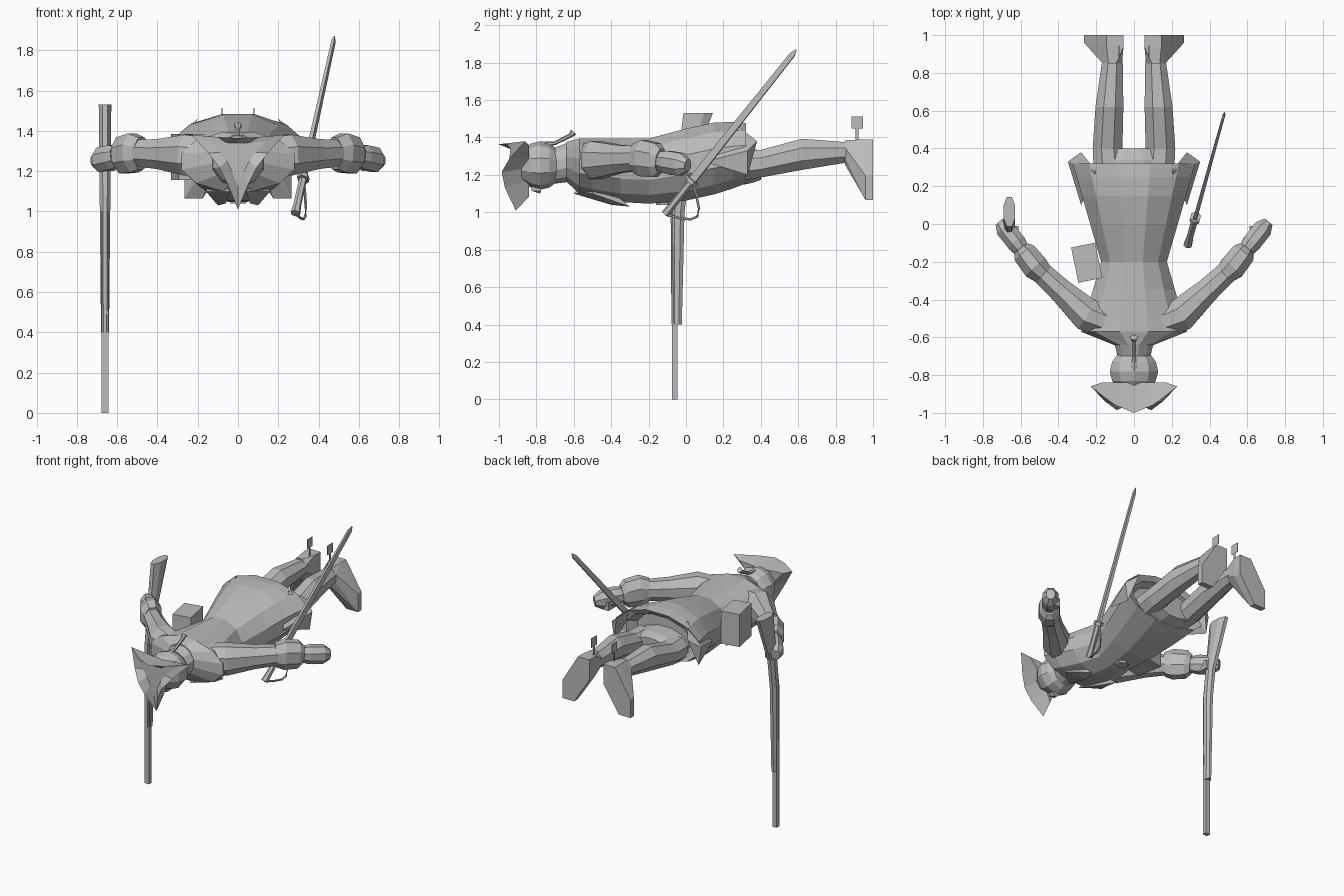
import bpy, bmesh
from math import cos, sin, pi
from mathutils import Vector, Matrix

default_cube = bpy.data.objects.get("Cube")
if default_cube:
    bpy.data.objects.remove(default_cube, do_unlink=True)

grey = bpy.data.materials.new("plain grey")
grey.use_nodes = True
grey.diffuse_color = (.5, .5, .5, 1)
shader = grey.node_tree.nodes["Principled BSDF"]
shader.inputs["Base Color"].default_value = grey.diffuse_color


def finish(name, mesh_builder):
    bmesh.ops.recalc_face_normals(mesh_builder, faces=mesh_builder.faces)
    mesh = bpy.data.meshes.new(name)
    mesh_builder.to_mesh(mesh)
    mesh_builder.free()
    mesh.materials.append(grey)
    bpy.context.collection.objects.link(bpy.data.objects.new(name, mesh))


def loft(name, rings):
    """Skin a closed solid over rings with equal point counts."""
    builder = bmesh.new()
    loops = [[builder.verts.new(point) for point in ring] for ring in rings]
    for lower, upper in zip(loops, loops[1:]):
        for index in range(len(lower)):
            before = index - 1
            builder.faces.new((lower[before], lower[index], upper[index], upper[before]))
    builder.faces.new(loops[0])
    builder.faces.new(loops[-1])
    finish(name, builder)


def hull(name, points):
    """Wrap points in a convex solid."""
    builder = bmesh.new()
    for point in points:
        builder.verts.new(point)
    bmesh.ops.convex_hull(builder, input=builder.verts)
    finish(name, builder)


def corners(centre, size, turn=0):
    middle, half = Vector(centre), Vector(size) / 2
    rotation = Matrix.Rotation(turn, 3, "Z")
    signs = (-1, 1)
    return [middle + rotation @ Vector((half.x * a, half.y * b, half.z * c))
            for a in signs for b in signs for c in signs]


def ellipse(centre, across, upward, sides):
    """Ring around a centre, spanned by two radius vectors."""
    angles = [2 * pi * (step + .5) / sides for step in range(sides)]
    return [Vector(centre) + across * cos(angle) + upward * sin(angle) for angle in angles]


def cross_section(centre, half_width, half_height, sides=12):
    return ellipse(centre, Vector((half_width, 0, 0)), Vector((0, 0, half_height)), sides)


def tube(name, path, widths, depth=1, sides=8):
    """Sweep an oval along a path; depth is height relative to width."""
    path = [Vector(point) for point in path]
    rings = []
    for index, (point, width) in enumerate(zip(path, widths)):
        following = path[min(index + 1, len(path) - 1)]
        direction = (following - path[max(index - 1, 0)]).normalized()
        across = direction.cross(Vector((0, 0, 1))).normalized()
        upward = across.cross(direction)
        rings.append(ellipse(point, across * width, upward * width * depth, sides))
    loft(name, rings)


def mirror(points, side):
    return [Vector((point[0] * side, point[1], point[2])) for point in points]


# Coat: narrow waist, widening straight to shoulders and hem, humped over the seat
def coat_ring(y, inset=1):
    half_width = .18 + .3 * abs(y + .2)
    low = 1.04 + .4 * (y + .2) ** 2
    hump = max(0, 1 - ((y - .22) / .35) ** 2)
    high = 1.4 + .09 * hump
    return cross_section((0, y, (low + high) / 2), half_width * inset, (high - low) / 2 * inset)


hem = .32
coat_rings = [coat_ring(y) for y in (-.57, -.5, -.35, -.2, 0, .15, .25, hem)]
collar_end = cross_section((0, -.64, 1.27), .11, .11)
recess = [coat_ring(hem - depth, inset) for depth, inset in ((.02, .8), (.08, .7))]
loft("coat", [collar_end] + coat_rings + recess)
loft("breeches_seat", [cross_section((0, .15, 1.24), .2, .12),
                       cross_section((0, .34, 1.25), .2, .1),
                       cross_section((0, .4, 1.25), .15, .08)])

# Collar and head
loft("collar", [cross_section((0, -.62, 1.27), .11, .11),
                cross_section((0, -.7, 1.25), .09, .1)])
head_centre = Vector((0, -.78, 1.25))
head_rings = []
for step in range(-2, 3):
    swell = cos(step * pi / 7)
    centre = head_centre - Vector((0, step * .05, 0))
    head_rings.append(cross_section(centre, .135 * swell, .13 * swell, 10))
loft("head", head_rings)
hull("nose", corners((0, -.8, 1.13), (.04, .05, .03)) + [Vector((0, -.78, 1.1))])
tube("hair_queue", [(0, -.78, 1.36), (0, -.7, 1.37), (0, -.62, 1.41), (0, -.6, 1.43)],
     (.02, .01, .012, .02), sides=6)

# Three-cornered hat: headband, brim arching up between corners, sunken crown
hat_centre = Vector((0, -.85, 1.3))
hat_corners = [Vector((.23, -.86, 1.38)), Vector((-.23, -.86, 1.38)), Vector((0, -.91, 1.01))]
brim = []
for index, corner in enumerate(hat_corners):
    rise = .14 if index == 1 else .1
    for step in range(4):
        arch = sin(pi * step / 4)
        point = hat_corners[index - 1].lerp(corner, step / 4)
        lifted = point.lerp(hat_centre, .2 * arch)
        lifted.y = point.y - rise * arch
        brim.append(lifted)


def hat_ring(y, scale):
    ring = [hat_centre.lerp(point, scale) for point in brim]
    for point in ring:
        point.y = y
    return ring


loft("hat", [hat_ring(-.84, .75), brim, hat_ring(-.94, .6)])

for word, side in (("left", 1), ("right", -1)):
    # Sleeve, cuff and hand follow one bent path
    inner, shoulder, wrist, fingers = mirror(
        [(.12, -.53, 1.27), (.25, -.48, 1.28), (.52, -.23, 1.29), (.71, .01, 1.25)], side)
    along_arm = lambda amount: wrist.lerp(fingers, amount)
    elbow = shoulder.lerp(wrist, .5)
    tube(word + "_sleeve", [inner, shoulder, elbow, wrist], (.085, .095, .07, .06), 1.15)
    cuff_start = shoulder.lerp(wrist, .85)
    tube(word + "_cuff", [cuff_start, wrist, along_arm(.3), along_arm(.4)],
         (.06, .075, .07, .05), 1.4)
    tube(word + "_hand", [along_arm(.3), along_arm(.55), along_arm(.85), fingers],
         (.04, .055, .055, .03), 1.2)
    thumb = along_arm(.75) - Vector((side * .03, 0, .03))
    hull(word + "_thumb", corners(thumb, (.04, .08, .06)))

    # Leg, boot and spur
    hip, thigh, knee, ankle, heel = mirror(
        [(.13, .28, 1.25), (.14, .4, 1.26), (.13, .62, 1.31), (.115, .85, 1.32), (.11, .93, 1.31)], side)
    loft(word + "_leg", [cross_section(hip, .09, .09, 8), cross_section(thigh, .085, .08, 8),
                         cross_section(knee, .08, .09, 8), cross_section(ankle, .06, .06, 8),
                         cross_section(heel, .05, .07, 8)])
    boot = cross_section(ankle, .055, .07, 8)
    boot += mirror(corners((.1, .97, 1.32), (.09, .06, .14)), side)
    boot += mirror(corners((.22, .98, 1.13), (.09, .04, .13)), side)
    hull(word + "_boot", boot)
    for part, centre, size in (("stem", (.08, .915, 1.41), (.004, .015, .1)),
                               ("plate", (.08, .915, 1.48), (.004, .06, .065))):
        hull(word + "_spur_" + part, mirror(corners(centre, size), side))

    # Flared skirt corner and chest lapel
    hull(word + "_skirt_corner", mirror(
        [(.28, .38, 1.38), (.35, .33, 1.33), (.33, .33, 1.2), (.2, .28, 1.46), (.28, .1, 1.27)], side))
    hull(word + "_lapel", mirror(
        [(.04, -.6, 1.1), (.16, -.5, 1.1), (.1, -.3, 1.03), (.06, -.4, 1.04), (.1, -.5, 1.2)], side))

# Belly buckle and hip pouch
across, lengthwise = Vector((.045, 0, 0)), Vector((0, .04, 0))
loft("buckle", [ellipse((0, -.12, z), across, lengthwise, 6) for z in (1.04, 1.08)])
hull("hip_pouch", corners((-.25, -.205, 1.27), (.13, .19, .23), .2))

# Upright musket: thin barrel below, bent stock widening to the butt
musket_x = -.66
hull("musket_barrel", corners((musket_x, -.06, .5), (.034, .03, 1)))


def stock_section(z, y, half_depth):
    half_width = Vector((.017 + .011 * z, 0, 0))
    return ellipse((musket_x, y, z), half_width, Vector((0, half_depth, 0)), 8)


loft("musket_stock", [stock_section(.4, -.05, .03), stock_section(1, -.045, .04),
                      stock_section(1.2, -.02, .04), stock_section(1.53, .065, .085)])

# Sabre: grip, collar and blade on one line, with a bowed hand guard
pommel, tip = Vector((.285, -.11, .99)), Vector((.48, .59, 1.87))
along_sabre = lambda amount: pommel.lerp(tip, amount)
tube("sabre_grip", [pommel, along_sabre(.05), along_sabre(.2)], (.025, .02, .02), sides=6)
tube("sabre_collar", [along_sabre(.19), along_sabre(.21)], (.03, .03), 1.3, sides=6)
tube("sabre_blade", [along_sabre(.2), along_sabre(.97), tip], (.015, .01, .002), 2, sides=4)
bow = Vector((.03, .1, -.1))
guard_path = [along_sabre(.2 * step / 6) + bow * sin(pi * step / 6) for step in range(7)]
tube("sabre_guard", guard_path, [.007] * len(guard_path), sides=5)
